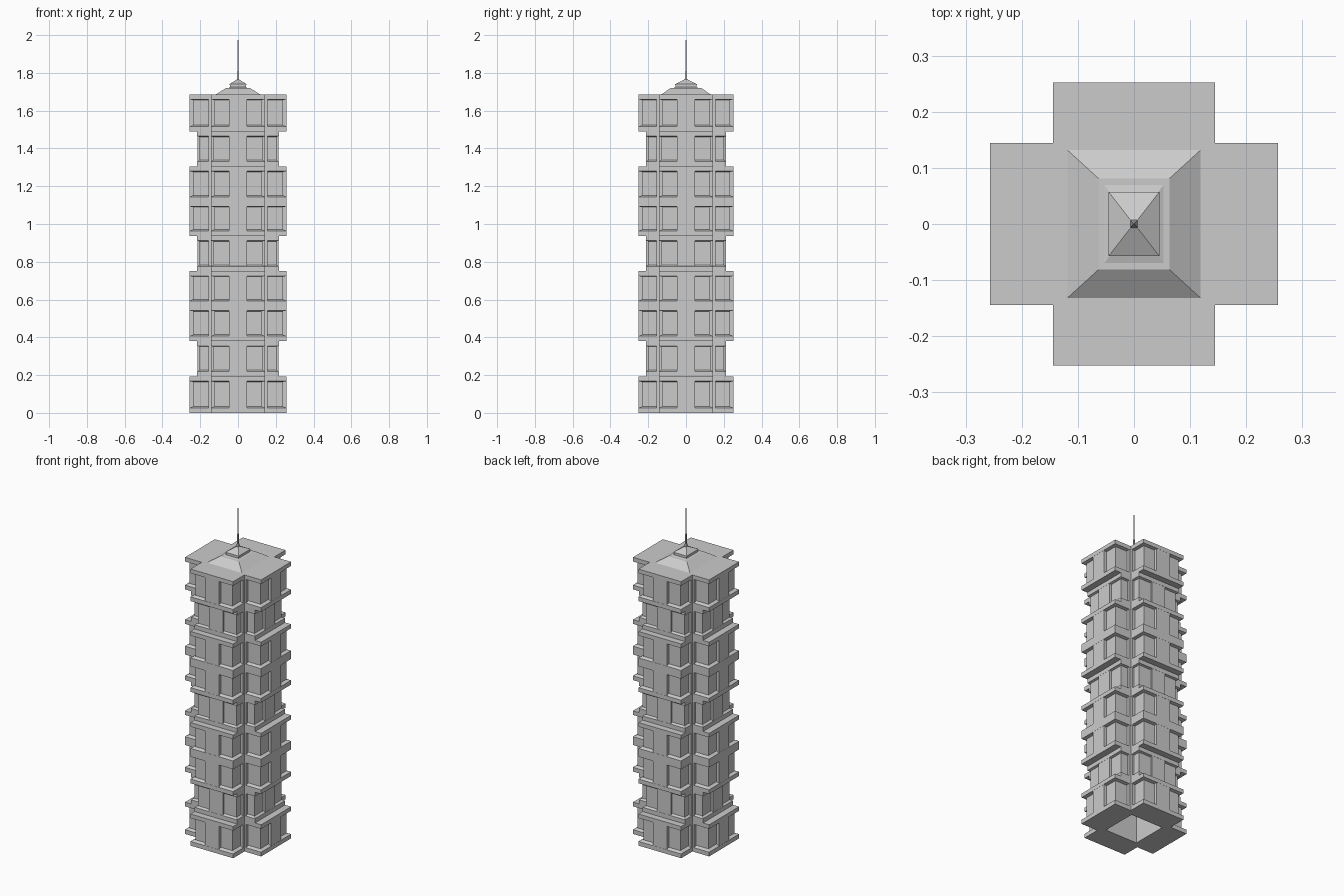
import bpy, bmesh

if "Cube" in bpy.data.objects:
    bpy.data.objects.remove(bpy.data.objects["Cube"])

HALF = 0.144          # half width of each arm of the cross plan
RECESS = 0.019        # depth of the corner windows behind the slabs


def cross(rx, ry, h):
    quarter = [(rx, -h), (rx, h), (h, h), (h, ry), (-h, ry), (-h, h)]
    return quarter + [(-x, -y) for x, y in quarter]


def rect(x, y):
    return [(-x, -y), (x, -y), (x, y), (-x, y)]


def loft(name, rings):
    """Stack outlines [(z, points)] into a closed flat-faced solid."""
    bm = bmesh.new()
    loops = []
    for z, pts in rings:
        if len(pts) == 12:   # drop repeated corners from the half-turn
            pts = [p for i, p in enumerate(pts) if p != pts[i - 1]]
        loops.append([bm.verts.new((x, y, z)) for x, y in pts])
    n = len(loops[0])
    for a, b in zip(loops, loops[1:]):
        for i in range(n):
            j = (i + 1) % n
            bm.faces.new((a[i], a[j], b[j], b[i]))
    bm.faces.new(loops[0][::-1])
    bm.faces.new(loops[-1])
    bmesh.ops.recalc_face_normals(bm, faces=bm.faces)
    mesh = bpy.data.meshes.new(name)
    bm.to_mesh(mesh)
    bm.free()
    ob = bpy.data.objects.new(name, mesh)
    bpy.context.collection.objects.link(ob)
    return ob


def storey(i, z0, z1, rx, ry):
    d = RECESS if rx > 0.23 else 0.013
    full = cross(rx, ry, HALF)
    glass = cross(rx - d, ry - d, HALF - d)
    # slab, sloped sill, recessed glazing and header in one profile
    body = loft(f"storey_{i}", [
        (z0, full), (z0 + 0.026, full), (z0 + 0.034, glass),
        (z1 - 0.029, glass), (z1 - 0.025, full), (z1, full)])
    # pillars in the middle of each arm end, and in the inner corners
    a, b = z0 + 0.02, z1 - 0.02
    e = 0.0006
    piers = loft(f"end_pillars_{i}", [
        (z, cross(rx - e, ry - e, 0.047)) for z in (a, b)])
    inner = loft(f"inner_corner_pillars_{i}", [
        (z, cross(0.156, 0.156, HALF - e)) for z in (a, b)])
    return [body, piers, inner]


# storeys: wide, narrow, wide, repeated three times
levels = [0, 0.193, 0.38, 0.567, 0.75, 0.937, 1.118, 1.305, 1.49, 1.685]
ground = []
for i in range(9):
    rx, ry = (0.216, 0.213) if i % 3 == 1 else (0.257, 0.252)
    parts = storey(i + 1, levels[i], levels[i + 1], rx, ry)
    if i == 0:
        ground = parts

# open square shaft in the underside
shaft = loft("shaft_cutter", [(-0.1, rect(0.11, 0.11)), (0.185, rect(0.11, 0.11))])
shaft.hide_render = True
for ob in ground:
    m = ob.modifiers.new("shaft", 'BOOLEAN')
    m.object = shaft
    m.operation = 'DIFFERENCE'
    m.solver = 'EXACT'
    bpy.context.view_layer.objects.active = ob
    bpy.ops.object.modifier_apply(modifier=m.name)
bpy.data.objects.remove(shaft)

# hipped roof, lantern and mast
loft("hip_roof", [(1.684, rect(0.12, 0.133)), (1.72, rect(0.063, 0.081))])
loft("lantern_base", [(1.719, rect(0.055, 0.073)), (1.724, rect(0.042, 0.055)),
                      (1.735, rect(0.042, 0.055))])
loft("lantern_cap", [(1.735, rect(0.045, 0.057)), (1.74, rect(0.045, 0.057)),
                     (1.765, rect(0.007, 0.008))])
loft("mast", [(1.755, rect(0.007, 0.008)), (1.78, rect(0.005, 0.005)),
              (1.84, rect(0.003, 0.003)), (2.0, rect(0.001, 0.001))])
